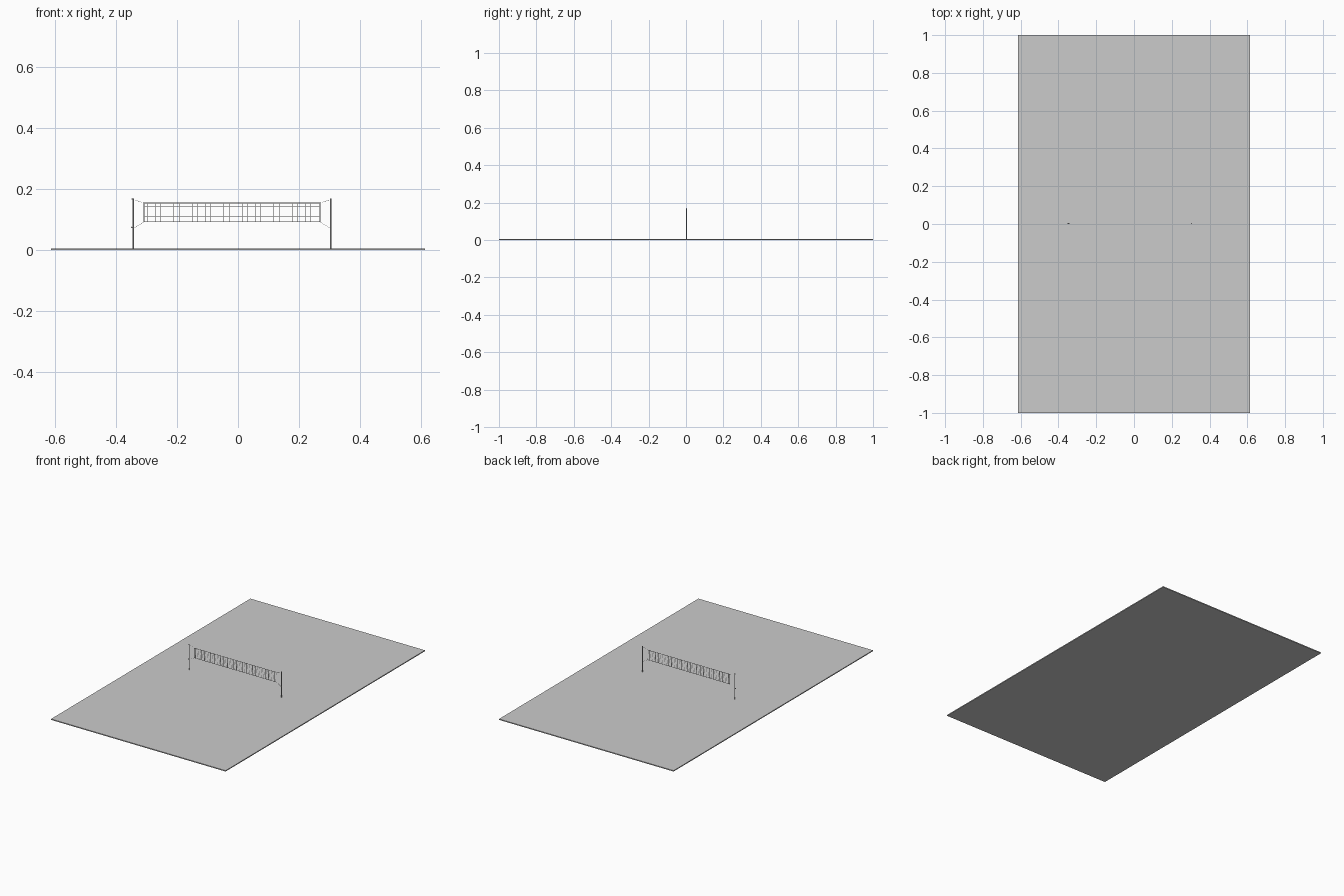
import bpy, bmesh
from mathutils import Vector, Matrix

if "Cube" in bpy.data.objects:
    bpy.data.objects.remove(bpy.data.objects["Cube"])

Y = 0.002                      # net plane
X0, X1 = -0.308, 0.269         # net sides
Z0, Z1 = 0.093, 0.155          # net bottom and top
PL, PR = -0.344, 0.304         # post centres
SLAB = 0.006


def finish(name, bm, smooth=False):
    me = bpy.data.meshes.new(name)
    bm.to_mesh(me)
    bm.free()
    ob = bpy.data.objects.new(name, me)
    bpy.context.collection.objects.link(ob)
    if smooth:
        bpy.ops.object.select_all(action='DESELECT')
        ob.select_set(True)
        bpy.context.view_layer.objects.active = ob
        bpy.ops.object.shade_smooth_by_angle()
    return ob


def add_box(bm, lo, hi):
    lo, hi = Vector(lo), Vector(hi)
    m = Matrix.Translation((lo + hi) / 2) @ Matrix.Diagonal((*(hi - lo), 1))
    bmesh.ops.create_cube(bm, size=1, matrix=m)


def add_rod(bm, a, b, r, n=16):
    a, b = Vector(a), Vector(b)
    d = b - a
    m = Matrix.Translation((a + b) / 2) @ d.to_track_quat('Z', 'Y').to_matrix().to_4x4()
    bmesh.ops.create_cone(bm, cap_ends=True, segments=n, radius1=r, radius2=r,
                          depth=d.length, matrix=m)


# Court slab
bm = bmesh.new()
add_box(bm, (-0.613, -1, 0), (0.613, 1, SLAB))
finish("court_slab", bm)

# Posts with caps
for name, x in (("left_post", PL), ("right_post", PR)):
    bm = bmesh.new()
    add_rod(bm, (x, Y, SLAB - 0.002), (x, Y, 0.168), 0.0026)
    add_rod(bm, (x, Y, 0.168), (x, Y, 0.170), 0.0022)
    finish(name, bm, True)

# Net threads
bm = bmesh.new()
cols, rows, t = 95, 10, 0.00018
for i in range(1, cols):
    x = X0 + (X1 - X0) * i / cols
    add_box(bm, (x - t, Y - t, Z0), (x + t, Y + t, Z1))
for j in range(1, rows):
    z = Z0 + (Z1 - Z0) * j / rows
    add_box(bm, (X0, Y - t, z - t), (X1, Y + t, z + t))
finish("net_mesh", bm)

# Tape around the net
bm = bmesh.new()
w, h = 0.0012, 0.0005
for z in (Z0, Z1):
    add_box(bm, (X0 - w, Y - h, z - w), (X1 + w, Y + h, z + w))
for x in (X0, X1):
    add_box(bm, (x - w, Y - h, Z0 + w), (x + w, Y + h, Z1 - w))
finish("net_tape", bm)

# Tie ropes from net corners to posts
bm = bmesh.new()
for xn, xp in ((X0, PL), (X1, PR)):
    add_rod(bm, (xn, Y, Z1), (xp, Y, 0.166), 0.0004, 8)
    add_rod(bm, (xn, Y, Z0), (xp, Y, 0.071), 0.0004, 8)
finish("tie_ropes", bm, True)

# Pulley, tension rope and winch on the left post
bm = bmesh.new()
xo = PL - 0.0045
add_rod(bm, (PL - 0.003, Y - 0.0012, 0.168), (PL - 0.003, Y + 0.0012, 0.168), 0.0026)
add_rod(bm, (xo, Y - 0.0022, 0.075), (xo, Y + 0.0022, 0.075), 0.0026)
finish("pulley_and_winch", bm, True)
bm = bmesh.new()
add_rod(bm, (xo - 0.001, Y, 0.168), (xo - 0.001, Y, 0.075), 0.0004, 8)
finish("tension_rope", bm, True)
